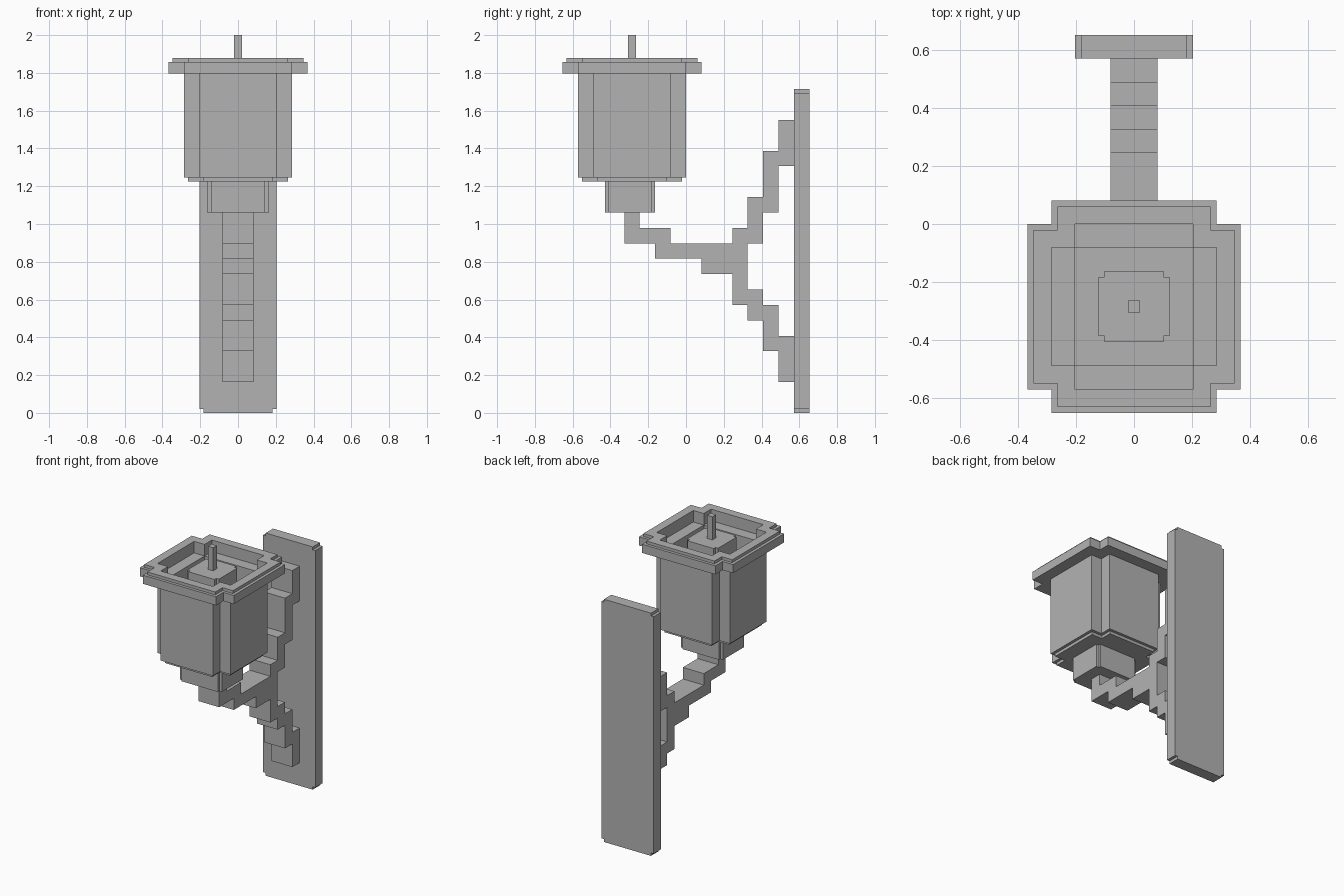
import bpy
import bmesh
from mathutils import Vector

cube = bpy.data.objects.get("Cube")
if cube:
    bpy.data.objects.remove(cube, do_unlink=True)

U = 2 / 24.5          # one grid step of the blocky design
MID = -3.5            # depth of the cup's axis, in steps

grey = bpy.data.materials.new("plain_grey")
grey.use_nodes = True
COLOUR = (0.45, 0.45, 0.45, 1)
grey.diffuse_color = COLOUR
grey.node_tree.nodes["Principled BSDF"].inputs["Base Color"].default_value = COLOUR


def finish(bm, name):
    """Scale a mesh from steps to units and link it as a named part."""
    bmesh.ops.recalc_face_normals(bm, faces=bm.faces)
    bmesh.ops.scale(bm, vec=(U, U, U), verts=bm.verts)
    mesh = bpy.data.meshes.new(name)
    bm.to_mesh(mesh)
    bm.free()
    mesh.materials.append(grey)
    part = bpy.data.objects.new(name, mesh)
    bpy.context.collection.objects.link(part)
    return part


def notched(x, y, notch_x, notch_y):
    """Outline of a rectangle with a square step cut from each corner."""
    a, b = x - notch_x, y - notch_y
    quarter = [(x, b), (a, b), (a, y)]
    mirrored = [(-p, q) for p, q in reversed(quarter)]
    half = quarter + mirrored
    return half + [(-p, -q) for p, q in half]


def cross(size, notch):
    return notched(size, size, notch, notch)


def loft(name, layers, ring=False):
    """Join (outline, height) layers; cap the ends or close into a ring."""
    bm = bmesh.new()
    loops = [[bm.verts.new((x, y + MID, z)) for x, y in outline]
             for outline, z in layers]
    pairs = list(zip(loops, loops[1:]))
    if ring:
        pairs.append((loops[-1], loops[0]))
    else:
        bm.faces.new(loops[0])
        bm.faces.new(loops[-1])
    for low, high in pairs:
        for i in range(len(low)):
            j = (i + 1) % len(low)
            bm.faces.new((low[i], low[j], high[j], high[i]))
    return finish(bm, name)


def box(name, low, high):
    bm = bmesh.new()
    low, high = Vector(low), Vector(high)
    bmesh.ops.create_cube(bm, size=1)
    bmesh.ops.scale(bm, vec=high - low, verts=bm.verts)
    bmesh.ops.translate(bm, vec=(low + high) / 2, verts=bm.verts)
    return finish(bm, name)


def extrude(name, points, offset):
    """Extrude a flat outline along the offset."""
    bm = bmesh.new()
    face = bm.faces.new([bm.verts.new(p) for p in points])
    result = bmesh.ops.extrude_face_region(bm, geom=[face], use_keep_orig=True)
    moved = [v for v in result["geom"] if isinstance(v, bmesh.types.BMVert)]
    bmesh.ops.translate(bm, vec=offset, verts=moved)
    return finish(bm, name)


# Wall plate with stepped corners
plate = notched(2.5, 10.5, 0.25, 0.25)
extrude("wall_plate", [(x, 7, z + 10.5) for x, z in plate], (0, 1, 0))

# Stepped bracket arm: under side, lower branch, upper branch, top side
arm = [(-4, 11), (-2, 11), (-2, 10), (1, 10), (1, 9), (3, 9), (3, 7),
       (4, 7), (4, 6), (5, 6), (5, 4), (6, 4), (6, 2), (7, 2),
       (7, 5), (6, 5), (6, 7), (5, 7), (5, 8), (4, 8),
       (4, 11), (5, 11), (5, 13), (6, 13), (6, 16), (7, 16),
       (7, 19), (6, 19), (6, 17), (5, 17), (5, 14), (4, 14), (4, 12),
       (3, 12), (3, 11), (-1, 11), (-1, 12), (-3, 12), (-3, 13), (-4, 13)]
extrude("bracket_arm", [(-1, y, z) for y, z in arm], (2, 0, 0))

# Socket under the cup
socket = [(x, y - 0.13) for x, y in notched(2, 1.625, 0.25, 0.2)]
loft("cup_socket", [(socket, 13), (socket, 15)])

# Cup base and floor
base = cross(3.25, 1)
loft("cup_base", [(base, 15), (base, 15.25)])
box("cup_floor", (-2.5, MID - 2.5, 15.25), (2.5, MID + 2.5, 16))

# Four cup walls, meeting only at their inner corners
for side, label in ((-1, "right"), (1, "left")):
    x = 3 * side
    box(label + "_cup_wall", (x - 0.5, MID - 2.5, 15.25), (x + 0.5, MID + 2.5, 22))
for side, label in ((-1, "front"), (1, "back")):
    y = MID + 3 * side
    box(label + "_cup_wall", (-2.5, y - 0.5, 15.25), (2.5, y + 0.5, 22))

# Open rim with a stepped upper edge
outer, upper, hole = cross(4.5, 1), cross(4.25, 1), cross(3.5, 1)
loft("cup_rim", [(outer, 22), (outer, 22.75), (upper, 22.75),
                 (upper, 23), (hole, 23), (hole, 22)], ring=True)

# Candle and wick
candle = cross(1.5, 0.25)
loft("candle", [(candle, 16), (candle, 22.5)])
box("wick", (-0.25, MID - 0.25, 22.5), (0.25, MID + 0.25, 24.5))
